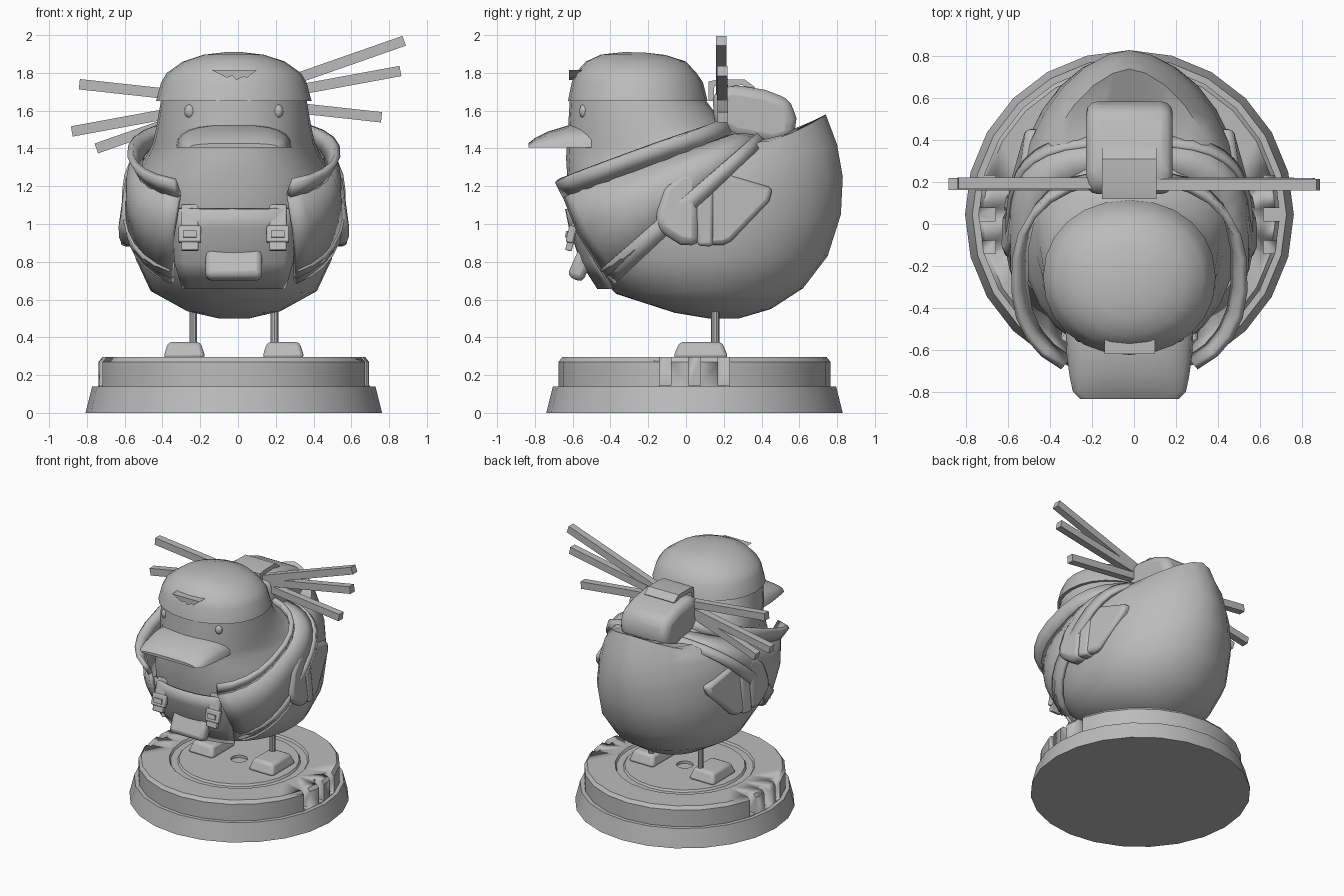
import bpy, bmesh, math
from math import sin, cos, pi, radians
from mathutils import Vector, Matrix

if "Cube" in bpy.data.objects:
    bpy.data.objects.remove(bpy.data.objects["Cube"])

CX, CY = -0.022, 0.045          # centre of the figure
GREY = (0.5, 0.5, 0.5, 1)
grey = bpy.data.materials.new("plain_grey")
grey.use_nodes = True
grey.diffuse_color = GREY
grey.node_tree.nodes["Principled BSDF"].inputs["Base Color"].default_value = GREY


def finish(name, bm, angle=35):
    bmesh.ops.recalc_face_normals(bm, faces=bm.faces)
    mesh = bpy.data.meshes.new(name)
    bm.to_mesh(mesh)
    bm.free()
    mesh.materials.append(grey)
    ob = bpy.data.objects.new(name, mesh)
    bpy.context.collection.objects.link(ob)
    bpy.ops.object.select_all(action='DESELECT')
    ob.select_set(True)
    bpy.context.view_layer.objects.active = ob
    bpy.ops.object.shade_smooth_by_angle(angle=radians(angle))
    return ob


def bevel(ob, width, segments=2):
    mod = ob.modifiers.new("bevel", 'BEVEL')
    mod.width, mod.segments = width, segments
    return ob


def ring_point(ring, a):
    """Point on a tilted superellipse; angle 0 is the front, pi the back."""
    yf, zf, yb, zb, w, nf, nb, p = ring
    n = nf if cos(a) > 0 else nb
    sx, cy = sin(a), cos(a)
    x = w * math.copysign(abs(sx) ** (2 / n), sx)
    u = math.copysign(abs(cy) ** (2 / n), cy)
    t = (1 - u) / 2
    return Vector((CX + x, yf + (yb - yf) * t, zf + (zb - zf) * t ** p))


def loft(name, rings, a0=0, a1=360, count=28, thick=0, angle=35):
    closed = a1 - a0 == 360
    bm = bmesh.new()
    steps = count if closed else count + 1
    rows = [[bm.verts.new(ring_point(r, radians(a0 + (a1 - a0) * i / count)))
             for i in range(steps)] for r in rings]
    for low, high in zip(rows, rows[1:]):
        for i in range(count):
            j = (i + 1) % steps
            bm.faces.new((low[i], low[j], high[j], high[i]))
    if closed:
        bm.faces.new(rows[0])
        bm.faces.new(rows[-1])
    ob = finish(name, bm, angle)
    if thick:
        mod = ob.modifiers.new("thickness", 'SOLIDIFY')
        mod.thickness, mod.offset = thick, 0
    return ob


def prism(name, pts, lo, hi, axis='x', width=0, segments=2):
    """Extrude a (y, z) outline along x, or an (x, z) outline along y."""
    bm = bmesh.new()
    ends = [[bm.verts.new((d, a, b) if axis == 'x' else (a, d, b)) for a, b in pts]
            for d in (lo, hi)]
    bm.faces.new(ends[0])
    bm.faces.new(ends[1])
    for i in range(len(pts)):
        j = (i + 1) % len(pts)
        bm.faces.new((ends[0][i], ends[0][j], ends[1][j], ends[1][i]))
    ob = finish(name, bm)
    return bevel(ob, width, segments) if width else ob


def box(name, centre, size, tilt=0, axis='X', width=0, taper=1):
    bm = bmesh.new()
    bmesh.ops.create_cube(bm, size=1)
    for v in bm.verts:
        if v.co.z > 0:
            v.co.x *= taper
            v.co.y *= taper
    bm.transform(Matrix.Translation(centre) @ Matrix.Rotation(tilt, 4, axis)
                 @ Matrix.Diagonal((*size, 1)))
    ob = finish(name, bm)
    return bevel(ob, width) if width else ob


def lathe(name, profile, count=24):
    bm = bmesh.new()
    rows = [[bm.verts.new((CX + r * sin(2 * pi * i / count),
                           CY + r * cos(2 * pi * i / count), z))
             for i in range(count)] for r, z in profile]
    for low, high in zip(rows, rows[1:]):
        for i in range(count):
            j = (i + 1) % count
            bm.faces.new((low[i], low[j], high[j], high[i]))
    bm.faces.new(rows[0])
    bm.faces.new(rows[-1])
    return finish(name, bm, 30)


# Stepped round stand with side notches
lathe("stand_foot", [(.785, 0), (.75, .14), (.5, .14)])
stand = lathe("stand_top", [(.72, .13), (.72, .27), (.7, .295), (.5, .295), (.49, .28),
                            (.44, .28), (.43, .295), (.06, .295), (.06, .275)])
for s in (-1, 1):
    for y in (-.155, 0, .155):
        cutter = box("notch_cutter", (CX + s * .74, CY + y, .26), (.2, .062, .23))
        cutter.hide_render = True
        mod = stand.modifiers.new("notch", 'BOOLEAN')
        mod.object, mod.operation, mod.solver = cutter, 'DIFFERENCE', 'EXACT'
        bpy.context.view_layer.objects.active = stand
        bpy.ops.object.modifier_apply(modifier=mod.name)
        bpy.data.objects.remove(cutter)

# Body, tail and head in one skin
loft("body", [(.12, .5, .28, .5, .08, 2, 2, 1),
              (-.06, .53, .45, .55, .25, 2, 2, 1),
              (-.37, .63, .62, .66, .44, 2.2, 2, 1),
              (-.53, .8, .75, .83, .52, 2.4, 2, 1),
              (-.59, .98, .82, 1.05, .54, 2.4, 1.9, 1),
              (-.62, 1.15, .83, 1.25, .53, 2.4, 1.8, 1),
              (-.63, 1.27, .8, 1.42, .5, 2.4, 1.75, 2),
              (-.635, 1.35, .74, 1.58, .46, 2.3, 1.7, 4),
              (-.63, 1.42, .45, 1.43, .43, 2.2, 2, 1),
              (-.625, 1.5, .2, 1.53, .41, 2.1, 2, 1),
              (-.615, 1.66, .1, 1.66, .385, 2.1, 2.1, 1)], angle=45)

# Hair cap with a small fringe
loft("hair_cap", [(-.625, 1.65, .115, 1.65, .412, 2.1, 2.1, 1),
                  (-.605, 1.75, .09, 1.75, .385, 2.1, 2.1, 1),
                  (-.585, 1.8, .055, 1.8, .355, 2.1, 2.1, 1),
                  (-.53, 1.86, 0, 1.86, .27, 2.1, 2.1, 1),
                  (-.45, 1.897, -.11, 1.895, .16, 2, 2, 1),
                  (-.33, 1.91, -.22, 1.908, .05, 2, 2, 1)], count=24)
prism("fringe", [(-.14, 1.815), (-.06, 1.775), (-.03, 1.785), (-.01, 1.762),
                 (.03, 1.78), (.045, 1.772), (.1, 1.815)], -.62, -.53, 'y')

# Broad flat bill
bm = bmesh.new()
rows = []
for y, w, h in ((-.5, .305, .125), (-.62, .3, .118), (-.73, .285, .085),
                (-.8, .27, .05), (-.835, .235, .022)):
    rows.append([bm.verts.new((CX + w * math.copysign(abs(cos(a)) ** .7, cos(a)), y,
                               1.405 + h * sin(a) ** .8))
                 for a in (pi * i / 12 for i in range(12))] + [bm.verts.new((CX - w, y, 1.405))])
for low, high in zip(rows, rows[1:]):
    for i in range(13):
        bm.faces.new((low[i], low[(i + 1) % 13], high[(i + 1) % 13], high[i]))
bm.faces.new(rows[0])
bm.faces.new(rows[-1])
finish("bill", bm)

# Open jacket, flared collar and hem
HEM = (-.47, .67, .38, 1.46, .565, 2.4, 3.2, 1)
MIDDLE = (-.62, .92, .32, 1.47, .555, 2.4, 3, 1)
NECK = (-.70, 1.13, .25, 1.47, .5, 2.4, 2.7, 1)
loft("jacket", [HEM, MIDDLE, NECK], 31, 329, thick=.03)
loft("collar", [NECK, (-.74, 1.21, .21, 1.56, .55, 2.4, 2.4, 1)], 31, 329, 22, .035)
loft("jacket_hem", [(-.42, .645, .42, 1.43, .562, 2.4, 3.2, 1),
                    (-.5, .72, .37, 1.475, .578, 2.4, 3.2, 1)], 31, 329, thick=.03)

# Chest panel between the jacket edges
loft("chest_panel", [(-.46, .66, .63, .68, .47, 2.4, 2, 1),
                     (-.55, .8, .75, .83, .54, 2.4, 2, 1),
                     (-.61, .98, .82, 1.05, .56, 2.4, 2, 1),
                     (-.63, 1.08, .83, 1.15, .56, 2.4, 2, 1)], -31, 31, 10, .02)
box("front_pouch", (CX, -.555, .785), (.3, .09, .17), -.42, width=.03)

for s, side in ((-1, "right"), (1, "left")):
    # Eyes
    bm = bmesh.new()
    bmesh.ops.create_uvsphere(bm, u_segments=12, v_segments=8, radius=1)
    bm.transform(Matrix.Translation((CX + s * .232, -.54, 1.597))
                 @ Matrix.Diagonal((.03, .025, .037, 1)))
    finish(side + "_eye", bm)

    # Straps and buckles
    x = CX + s * .233
    box(side + "_strap", (x, -.592, .98), (.09, .035, .25), -.25, width=.006)
    box(side + "_buckle", (x, -.608, .945), (.118, .04, .09), -.25, width=.008)
    box(side + "_buckle_bar", (x, -.628, .945), (.07, .02, .035), -.25)

    # Wings with puffed sleeves and a cuff band
    def wing_part(name, pts, lo, hi, width):
        ob = prism(side + name, pts, CX + s * lo, CX + s * hi, width=width)
        for v in ob.data.vertices:
            v.co.x -= s * (.22 * max(0, v.co.z - 1.08) + .2 * max(0, v.co.y - .06))
        return ob
    wing_part("_sleeve", [(-.165, 1.04), (-.12, 1.2), (-.03, 1.28), (.07, 1.28),
                          (.07, .885), (-.03, .89), (-.14, .96)], .47, .61, .045)
    wing_part("_cuff", [(.05, 1.285), (.15, 1.285), (.145, .88), (.06, .885)],
              .49, .605, .02)
    wing_part("_wing", [(.12, 1.28), (.2, 1.27), (.46, 1.19), (.44, 1.12),
                        (.24, .91), (.2, .89), (.12, .89)], .5, .595, .025)

    # Legs and feet
    bm = bmesh.new()
    bmesh.ops.create_cone(bm, segments=10, radius1=.022, radius2=.022, depth=.25,
                          cap_ends=True)
    bm.transform(Matrix.Translation((CX + s * .215, .155, .44)))
    finish(side + "_leg", bm)
    box(side + "_foot", (CX + s * .262, .078, .333), (.225, .295, .085),
        width=.02, taper=.76)

# Rolled bundle on the back with its clip
prism("back_bundle", [(.15, 1.52), (.14, 1.7), (.24, 1.74), (.42, 1.71), (.55, 1.66),
                      (.585, 1.56), (.57, 1.45), (.46, 1.42), (.25, 1.46)],
      CX - .207, CX + .207, width=.06, segments=3)
prism("bundle_clip", [(.12, 1.65), (.12, 1.755), (.17, 1.765), (.31, 1.765), (.365, 1.725),
                      (.35, 1.7), (.3, 1.735), (.15, 1.73), (.145, 1.65)],
      CX - .13, CX + .13)

# Crossed sticks
for i, (x0, z0, x1, z1) in enumerate(((-.75, 1.4, .88, 1.97), (-.88, 1.49, .86, 1.81),
                                      (-.84, 1.74, .76, 1.565))):
    box("stick_%d" % (i + 1), ((x0 + x1) / 2, .187 + .004 * i, (z0 + z1) / 2),
        (math.hypot(x1 - x0, z1 - z0), .055, .055),
        -math.atan2(z1 - z0, x1 - x0), 'Y')
